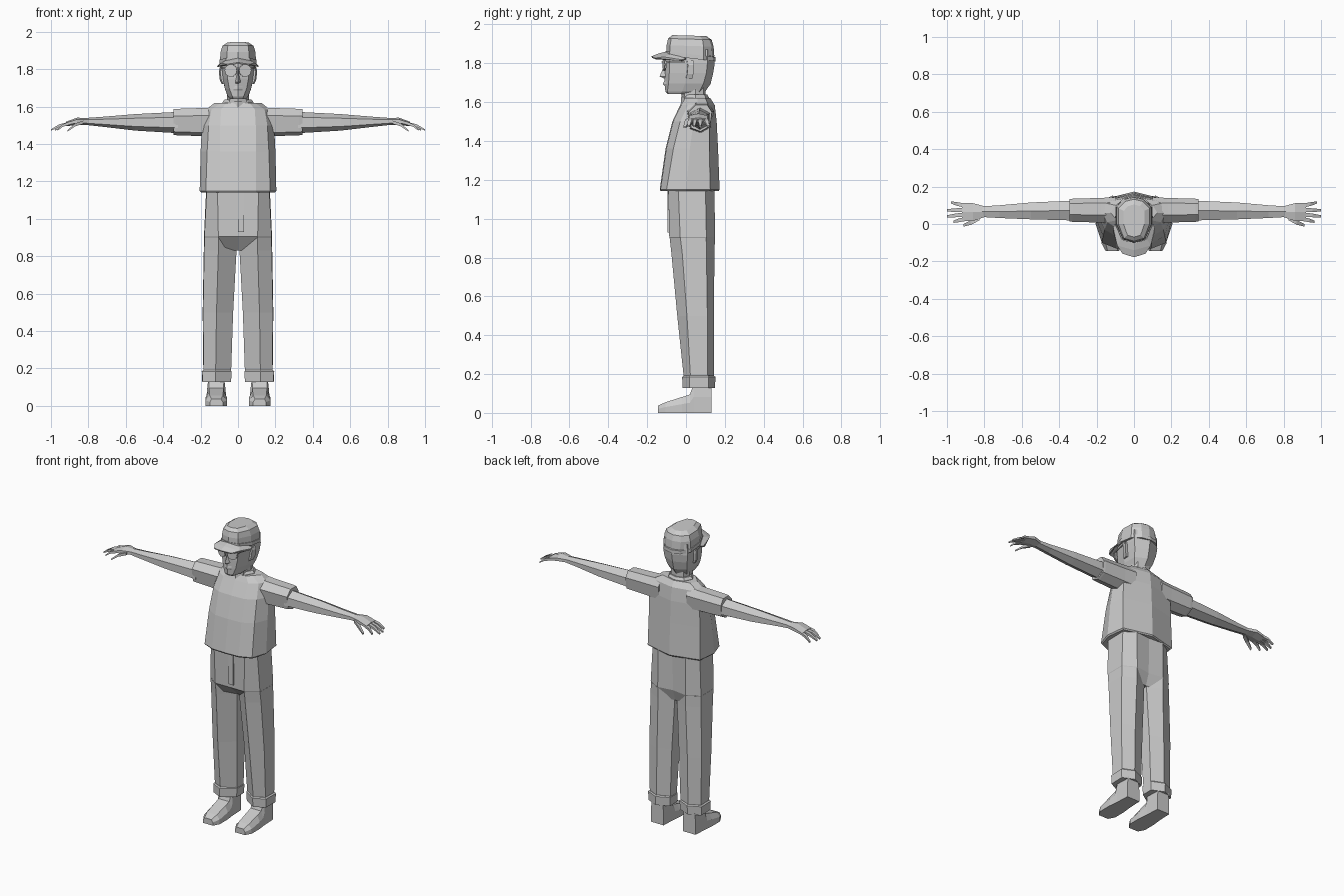
import bpy, bmesh, math
from mathutils import Vector, Matrix

grey = bpy.data.materials.new("plain_grey")
grey.diffuse_color = (0.6, 0.6, 0.6, 1)


def loft(name, rows, closed=True, mirror=False, thick=0):
    """Skin a list of equal-length 3D point rows; closed rows are also capped."""
    bm = bmesh.new()
    grid = [[bm.verts.new(p) for p in row] for row in rows]
    n = len(grid[0])
    for a, b in zip(grid, grid[1:]):
        for i in range(n if closed else n - 1):
            j = (i + 1) % n
            bm.faces.new((a[i], a[j], b[j], b[i]))
    if closed:
        bm.faces.new(grid[0][::-1])
        bm.faces.new(grid[-1])
    bmesh.ops.recalc_face_normals(bm, faces=bm.faces)
    me = bpy.data.meshes.new(name)
    bm.to_mesh(me)
    bm.free()
    ob = bpy.data.objects.new(name, me)
    bpy.context.collection.objects.link(ob)
    me.materials.append(grey)
    if thick:
        ob.modifiers.new("thickness", 'SOLIDIFY').thickness = thick
    if mirror:
        ob.modifiers.new("mirror", 'MIRROR').use_mirror_merge = False
    return ob


def full(half):
    """Complete a half outline (front centre to back centre) across x = 0."""
    return half + [(-p[0], *p[1:]) for p in half[-2:0:-1]]


def stack(name, levels, tilt=0):
    """Symmetric body from half outlines at given heights."""
    return loft(name, [full([(x, y, z - tilt * y) for x, y in pts]) for z, pts in levels])


def tube(name, stations, n=6, mirror=True):
    """Tube along x; station = x, y, z, half depth, half height."""
    off = math.pi / n
    return loft(name, [[(x, y + ry * math.cos(off + i * math.tau / n) / math.cos(off),
                         z + rz * math.sin(off + i * math.tau / n)) for i in range(n)]
                       for x, y, z, ry, rz in stations], mirror=mirror)


def box(name, lo, hi, mirror=False):
    (a, b, c), (d, e, f) = lo, hi
    return loft(name, [[(a, b, z), (d, b, z), (d, e, z), (a, e, z)] for z in (c, f)], mirror=mirror)


# Trousers: hips, fly, legs and rolled cuffs
stack("trouser_hips", [
    (0.83, [(0, 0), (.09, -.04), (.15, 0), (.15, .09), (.09, .12), (0, .11)]),
    (0.905, [(0, -.085), (.105, -.086), (.18, -.03), (.182, .105), (.1, .15), (0, .135)]),
    (1.16, [(0, -.093), (.11, -.091), (.167, -.04), (.17, .1), (.1, .146), (0, .14)])])
box("fly_flap", (0, -.096, .93), (.032, -.08, 1.15))


def leg_ring(z, inner, ridge, outer, front, side, rear, back):
    return [(ridge, front, z), (outer, side, z), (outer + .002, rear, z),
            (ridge - .005, back, z), (inner, rear, z), (inner, side + .02, z)]


loft("trouser_leg", [
    leg_ring(.15, .038, .12, .183, -.008, .025, .11, .143),
    leg_ring(.50, .026, .115, .187, -.045, .005, .11, .143),
    leg_ring(.83, .008, .105, .181, -.076, -.02, .105, .147),
    leg_ring(.90, .003, .105, .179, -.084, -.029, .104, .149)], mirror=True)
loft("trouser_cuff", [leg_ring(z, .034 + d, .12, .192 - d, -.02 + d, .018, .115, .152 - d)
                      for z, d in ((.128, .003), (.185, 0), (.192, .008))], mirror=True)

# Shoes: cross-sections running from toe to heel
loft("shoe", [[(.116 - w, y, 0), (.116 + w, y, 0), (.116 + w, y, h * .55),
               (.116 + t, y, h), (.116 - t, y, h), (.116 - w, y, h * .55)]
              for y, w, t, h in ((-.145, .035, .025, .037), (-.105, .057, .035, .055),
                                 (-.02, .057, .038, .082), (.02, .052, .038, .095),
                                 (.04, .05, .042, .15), (.132, .046, .038, .15))], mirror=True)

# Shirt body, sleeves and collar
stack("shirt", [
    (1.142, [(0, -.13), (.095, -.126), (.168, -.095), (.198, 0), (.183, .12), (0, .168)]),
    (1.150, [(0, -.135), (.095, -.131), (.172, -.1), (.205, 0), (.19, .125), (0, .173)]),
    (1.36, [(0, -.105), (.095, -.101), (.165, -.065), (.2, .02), (.185, .12), (0, .165)]),
    (1.50, [(0, -.07), (.095, -.066), (.157, -.03), (.193, .04), (.182, .12), (0, .158)]),
    (1.585, [(0, -.03), (.09, -.024), (.142, .01), (.17, .06), (.165, .115), (0, .148)]),
    (1.62, [(0, -.018), (.062, -.005), (.09, .02), (.125, .06), (.1, .1), (0, .125)])])
loft("sleeve", [[(x, .075 + dy * s, 1.52 + dz * s) for dy, dz in
                 ((-.063, .03), (-.025, .068), (.035, .068), (.06, .03), (.05, -.045),
                  (0, -.073), (-.05, -.055))]
                for x, s in ((.1, 1.14), (.18, 1.07), (.33, 1), (.345, .97))], mirror=True)
stack("collar", [(z, [(0, .045 - .068 * s), (.05 * s, .045 - .045 * s), (.08 * s, .05),
                      (.055 * s, .05 + .05 * s), (0, .05 + .066 * s)])
                 for z, s in ((1.59, 1.06), (1.625, 1.03), (1.638, .9))])

# Arms, hands, fingers
tube("arm", [(.32, .072, 1.515, .053, .057), (.55, .07, 1.516, .045, .044),
             (.72, .066, 1.519, .034, .027), (.82, .066, 1.521, .028, .018)])
tube("hand", [(.80, .066, 1.521, .029, .018), (.86, .064, 1.522, .047, .019),
              (.92, .063, 1.507, .048, .012)])
for name, y0, y1, tip in (("index_finger", .027, .012, .965), ("middle_finger", .051, .041, 1.0),
                          ("ring_finger", .075, .073, 1.0), ("little_finger", .098, .115, .978)):
    tube(name, [(.90, y0, 1.511, .011, .011), ((.91 + tip) / 2, (y0 + y1) / 2, 1.499, .010, .010),
                (tip, y1, 1.475, .006, .006)], n=4)
tube("thumb", [(.825, .035, 1.517, .014, .012), (.87, .008, 1.503, .012, .011),
               (.912, -.007, 1.47, .007, .006)], n=4)

# Neck and head
stack("neck", [(z, [(0, -.022 + d), (.045, -.005 + d), (.06, .05), (.045, .09), (0, .1)])
               for z, d in ((1.58, 0.005), (1.70, -.01))])
stack("head", [
    (1.642, [(0, -.095), (.025, -.09), (.042, -.03), (.042, .055), (0, .085)]),
    (1.655, [(0, -.106), (.03, -.096), (.054, -.02), (.055, .07), (0, .1)]),
    (1.695, [(0, -.111), (.046, -.09), (.07, -.005), (.07, .09), (0, .127)]),
    (1.75, [(0, -.112), (.056, -.086), (.08, 0), (.082, .105), (0, .14)]),
    (1.80, [(0, -.104), (.06, -.084), (.085, 0), (.088, .11), (0, .148)]),
    (1.87, [(0, -.1), (.06, -.08), (.085, 0), (.085, .11), (0, .14)])])
loft("nose", [[(-w, -.09, z), (0, y, z), (w, -.09, z)] for z, w, y in
              ((1.722, .02, -.113), (1.732, .022, -.136), (1.765, .014, -.122), (1.80, .011, -.109))])
stack("lips", [(z, [(0, y), (.024, -.1), (0, -.09)]) for z, y in
               ((1.686, -.112), (1.694, -.119), (1.703, -.115), (1.71, -.112))])
loft("ear", [[(.07, y - .014, z), (x, y - .012, z), (x + .008, y + .02, z), (.07, y + .02, z)]
             for z, y, x in ((1.72, .012, .079), (1.745, .018, .09), (1.79, .022, .095),
                             (1.815, .018, .088))], mirror=True)

# Glasses: lenses with rims, bridge and temples
turn = Matrix.Rotation(.22, 3, 'Z')


def lens_disc(name, r, depth):
    rows = [[Vector((.038, -.111, 1.793)) + turn @ Vector((r * math.cos(a), y, r * math.sin(a)))
             for a in (i * math.tau / 10 for i in range(10))] for y in (-depth, depth)]
    loft(name, rows, mirror=True)


lens_disc("glasses_rim", .034, .003)
lens_disc("glasses_lens", .029, .0045)
box("glasses_bridge", (-.012, -.125, 1.803), (.012, -.115, 1.808))
loft("glasses_temple", [[(x, y, 1.803), (x + .004, y, 1.803), (x + .004, y, 1.81), (x, y, 1.81)]
                        for x, y in ((.068, -.105), (.094, .03))], mirror=True)

# Cap: band, crown and brim
stack("cap_band", [(z, [(0, -.105), (.065, -.085), (.1, 0), (.1, .09), (.055, .14), (0, .153)])
                   for z in (1.828, 1.85)], tilt=.12)
stack("cap_crown", [
    (1.84, [(0, -.102), (.06, -.082), (.096, 0), (.096, .09), (.052, .135), (0, .146)]),
    (1.89, [(0, -.1), (.058, -.082), (.094, 0), (.094, .09), (.052, .132), (0, .142)]),
    (1.925, [(0, -.092), (.054, -.076), (.083, 0), (.083, .085), (.048, .12), (0, .132)]),
    (1.943, [(0, -.07), (.035, -.06), (.056, 0), (.055, .07), (.032, .095), (0, .105)])], tilt=.03)
brim_rows = [[(.103, 0, 1.826), (.066, -.075, 1.848), (0, -.095, 1.862)],
             [(.111, -.02, 1.818), (.09, -.115, 1.833), (0, -.14, 1.851)],
             [(.111, -.045, 1.814), (.062, -.158, 1.827), (0, -.178, 1.836)]]
loft("cap_brim", [row + [(-x, y, z) for x, y, z in row[-2::-1]] for row in brim_rows],
     closed=False, thick=.008)
